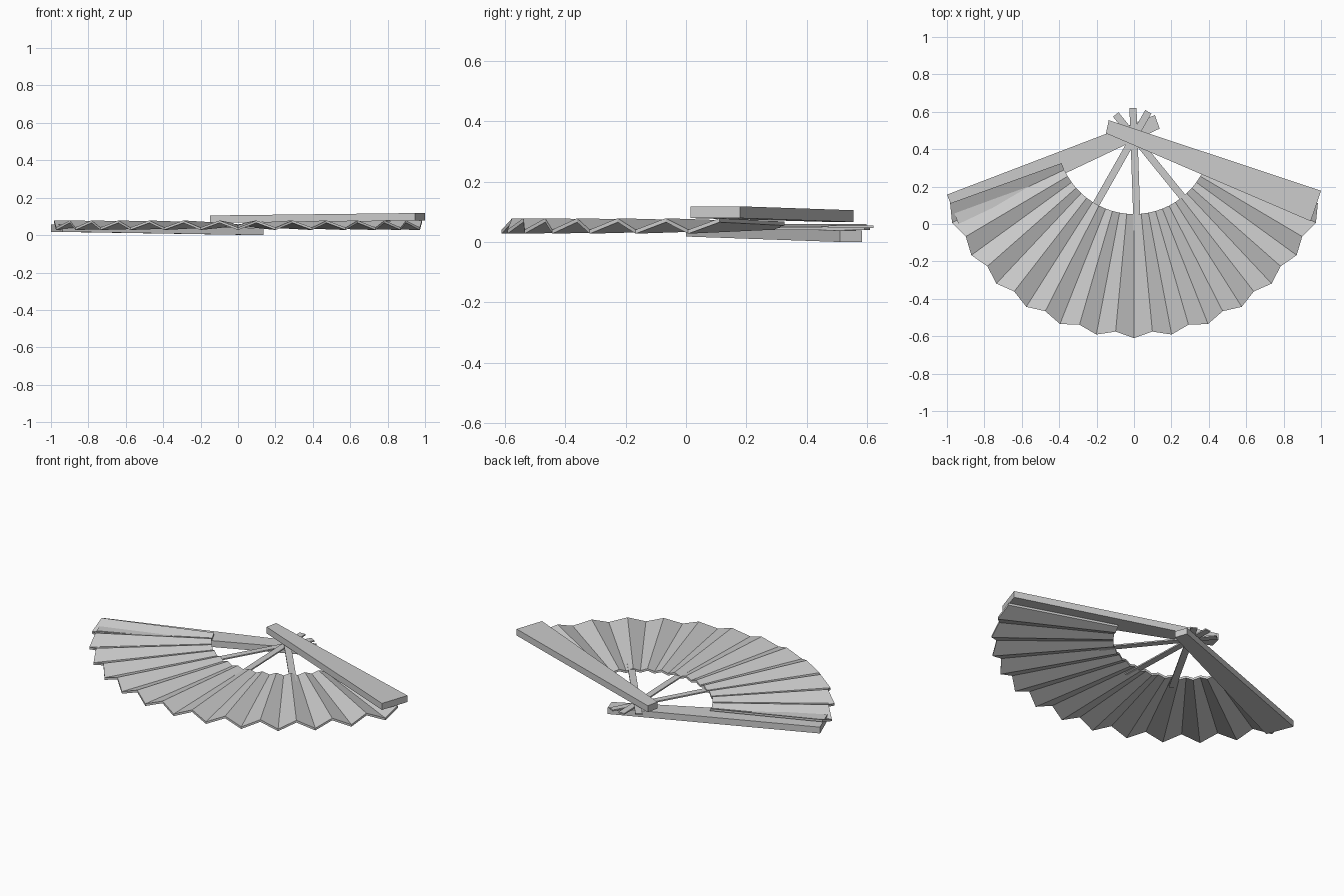
import bpy
from math import cos, sin, radians

if "Cube" in bpy.data.objects:
    bpy.data.objects.remove(bpy.data.objects["Cube"])

PIVOT = (0.0, 0.465)


def make_object(name, verts, faces):
    mesh = bpy.data.meshes.new(name)
    mesh.from_pydata(verts, [], faces)
    mesh.update()
    obj = bpy.data.objects.new(name, mesh)
    bpy.context.collection.objects.link(obj)
    return obj


def slab(name, outline, thickness):
    """Four-cornered plank: outline holds the bottom corners, counterclockwise."""
    top = [(x, y, z + thickness) for x, y, z in outline]
    faces = [(3, 2, 1, 0), (4, 5, 6, 7)]
    faces += [(i, (i + 1) % 4, (i + 1) % 4 + 4, i + 4) for i in range(4)]
    return make_object(name, outline + top, faces)


# Tapered guard sticks, one above and one below the leaf
slab("upper_guard", [(-0.15, 0.485, 0.066), (0.945, 0.015, 0.079),
                     (1.0, 0.178, 0.079), (-0.135, 0.555, 0.066)], 0.039)
slab("lower_guard", [(-1.0, 0.157, 0.018), (-0.938, 0.0, 0.018),
                     (0.137, 0.51, 0.0), (0.112, 0.582, 0.0)], 0.038)

# Thin ribs crossing at the pivot, with short tails behind it
for i, (angle, z) in enumerate([(-119.5, 0.044), (-88, 0.050), (-51, 0.056)]):
    c, s = cos(radians(angle)), sin(radians(angle))
    corners = []
    for r, w in [(-0.155, -0.019), (0.50, -0.019), (0.50, 0.019), (-0.155, 0.019)]:
        corners.append((PIVOT[0] + r * c - w * s, PIVOT[1] + r * s + w * c, z - 0.004))
    slab(f"rib_{i + 1}", corners, 0.008)

# Pleated leaf: zigzag folds radiating from the pivot, built as a closed shell
HALF_FOLDS, STEP, THICK = 13, 5.4, 0.013
verts = []
for k in range(-HALF_FOLDS, HALF_FOLDS + 1):
    a = radians(-90 + k * STEP)
    ridge = k % 2 != 0
    inner = (0.412, 0.054 + (0.007 if ridge else -0.007))
    outer = (1.045 if ridge else 1.075, 0.053 + (0.019 if ridge else -0.019))
    for dz in (-THICK / 2, THICK / 2):
        for r, z in (inner, outer):
            verts.append((PIVOT[0] + r * cos(a), PIVOT[1] + r * sin(a), z + dz))
faces = []
n = 2 * HALF_FOLDS
for i in range(n):
    a, b = 4 * i, 4 * i + 4
    faces += [(a, b, b + 1, a + 1), (a + 2, a + 3, b + 3, b + 2),
              (a + 1, b + 1, b + 3, a + 3), (a, a + 2, b + 2, b)]
faces += [(0, 1, 3, 2), (4 * n, 4 * n + 2, 4 * n + 3, 4 * n + 1)]
make_object("pleated_leaf", verts, faces)
